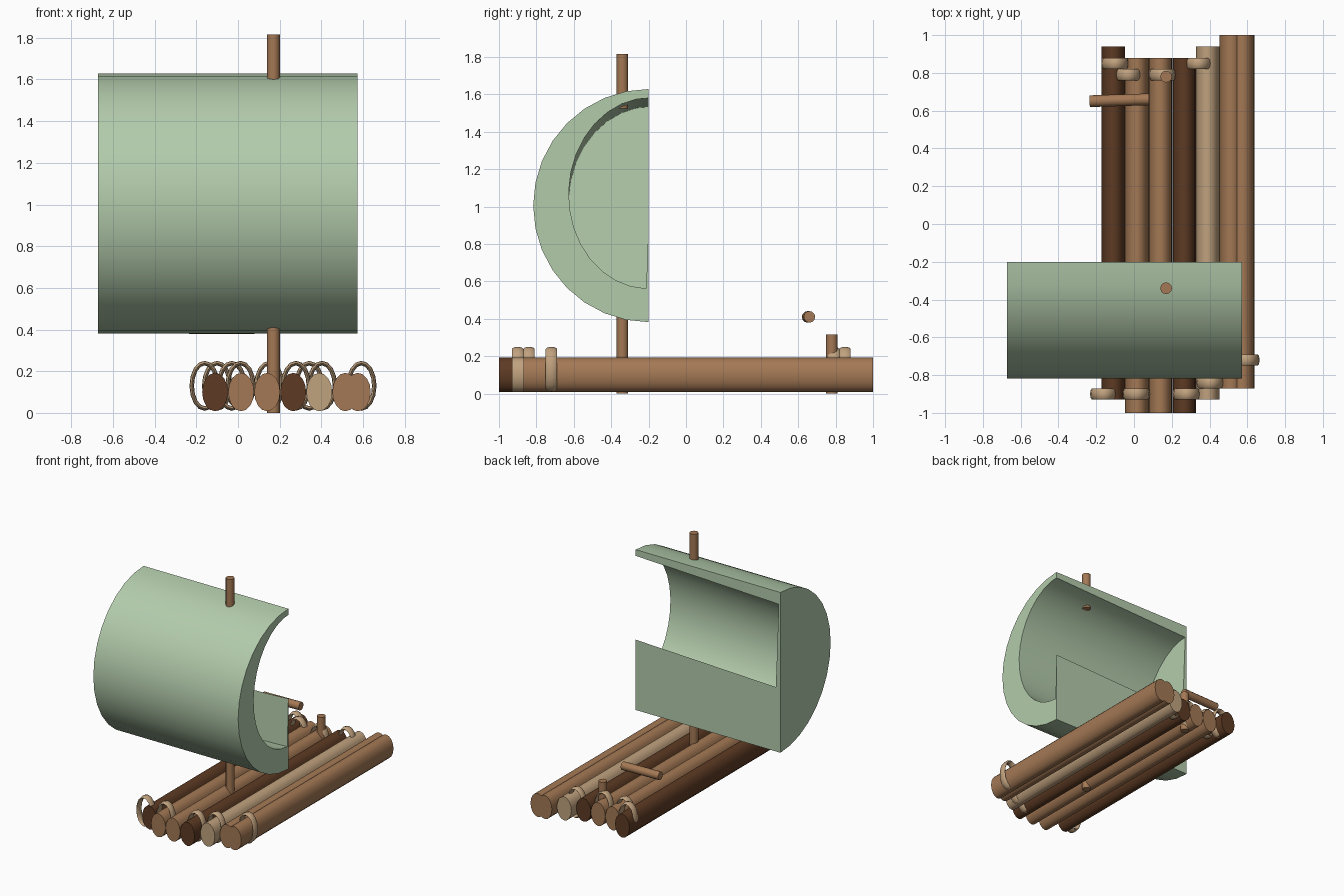
import bpy, bmesh
from math import pi, sin, cos, radians
from mathutils import Matrix, Vector

if "Cube" in bpy.data.objects:
    bpy.data.objects.remove(bpy.data.objects["Cube"], do_unlink=True)


def material(name, rgb):
    m = bpy.data.materials.new(name)
    m.use_nodes = True
    color = (*rgb, 1)
    m.diffuse_color = color
    bsdf = next(n for n in m.node_tree.nodes if n.type == 'BSDF_PRINCIPLED')
    bsdf.inputs["Base Color"].default_value = color
    bsdf.inputs["Roughness"].default_value = 0.8
    return m


GREEN = material("sage green", (0.45, 0.60, 0.41))
BROWN = material("wood brown", (0.37, 0.19, 0.09))
DARK = material("dark wood", (0.11, 0.043, 0.017))
TAN = material("pale tan", (0.53, 0.36, 0.21))


def finish(name, bm, mat):
    bmesh.ops.recalc_face_normals(bm, faces=bm.faces)
    mesh = bpy.data.meshes.new(name)
    bm.to_mesh(mesh)
    bm.free()
    mesh.materials.append(mat)
    ob = bpy.data.objects.new(name, mesh)
    bpy.context.collection.objects.link(ob)
    return ob


def smooth(ob, angle=40):
    bpy.ops.object.select_all(action='DESELECT')
    ob.select_set(True)
    bpy.context.view_layer.objects.active = ob
    bpy.ops.object.shade_smooth_by_angle(angle=radians(angle))


def rod(name, start, end, rx, ry, mat, sides=16):
    """Cylinder with elliptical section between two points."""
    a, b = Vector(start), Vector(end)
    d = b - a
    turn = d.to_track_quat('Z', 'Y').to_matrix().to_4x4()
    matrix = Matrix.Translation((a + b) / 2) @ turn @ Matrix.Diagonal((rx, ry, 1, 1))
    bm = bmesh.new()
    bmesh.ops.create_cone(bm, cap_ends=True, segments=sides, radius1=1,
                          radius2=1, depth=d.length, matrix=matrix)
    ob = finish(name, bm, mat)
    smooth(ob)
    return ob


def half_drum(name, length, ry, rz, steps=16):
    """Half cylinder along x, flat side at y = 0, bulging towards -y."""
    bm = bmesh.new()
    angles = [pi * i / steps - pi / 2 for i in range(steps + 1)]
    ring = [bm.verts.new((0, -ry * cos(t), rz * sin(t))) for t in angles]
    face = bm.faces.new(ring)
    new = bmesh.ops.extrude_face_region(bm, geom=[face])
    bmesh.ops.translate(bm, vec=(length, 0, 0),
                        verts=[v for v in new["geom"] if isinstance(v, bmesh.types.BMVert)])
    return finish(name, bm, GREEN)


def rope_ring(name, x, y, rx=0.073, rz=0.12, around=16, tube=8):
    """Upright elliptical band, wide along y and thin across."""
    bm = bmesh.new()
    loops = []
    for i in range(around):
        a = 2 * pi * i / around
        loop = []
        for j in range(tube):
            b = 2 * pi * j / tube
            thin = 0.011 * (cos(b) - 1)
            loop.append(bm.verts.new((x + (rx + thin) * cos(a), y + 0.03 * sin(b),
                                      0.13 + (rz + thin) * sin(a))))
        loops.append(loop)
    for i in range(around):
        p, q = loops[i], loops[(i + 1) % around]
        for j in range(tube):
            k = (j + 1) % tube
            bm.faces.new((p[j], p[k], q[k], q[j]))
    smooth(finish(name, bm, TAN))


# Raft logs: x, front end, back end, material
logs = [(-0.11, -0.93, 0.94, DARK), (0.015, -1, 0.88, BROWN), (0.14, -1, 0.88, BROWN),
        (0.265, -1, 0.88, DARK), (0.39, -0.93, 0.94, TAN),
        (0.515, -0.87, 1, BROWN), (0.575, -0.87, 1, BROWN)]
for n, (x, front, back, mat) in enumerate(logs):
    rod(f"log_{n + 1}", (x, front, 0.1), (x, back, 0.1), 0.062, 0.092, mat)

# Rope bindings at both ends
for n, (x, y) in enumerate([(-0.16, -0.9), (0.012, -0.9), (0.278, -0.9), (0.403, -0.84),
                            (0.592, -0.72), (-0.1, 0.85), (-0.03, 0.79),
                            (0.15, 0.79), (0.342, 0.85)]):
    rope_ring(f"rope_ring_{n + 1}", x, y)

# Mast pieces, stern peg and tiller
rod("mast_lower", (0.17, -0.34, 0.0), (0.17, -0.34, 0.5), 0.031, 0.031, BROWN, 12)
rod("mast_upper", (0.17, -0.34, 1.525), (0.17, -0.34, 1.815), 0.031, 0.031, BROWN, 12)
rod("stern_peg", (0.17, 0.78, 0.0), (0.17, 0.78, 0.315), 0.031, 0.031, BROWN, 12)
rod("tiller", (-0.235, 0.65, 0.41), (0.08, 0.66, 0.41), 0.031, 0.031, BROWN, 12)

# Billowed sail: half drum hollowed by a slightly tilted smaller one
sail = half_drum("sail", 1.245, 0.617, 0.623)
sail.location = (-0.672, -0.2, 1.005)
hollow = half_drum("sail_hollow_cutter", 1.5, 0.432, 0.51)
hollow.matrix_world = (Matrix.Translation((-0.638, -0.195, 1.025))
                       @ Matrix.Rotation(radians(-2.2), 4, 'Y')
                       @ Matrix.Rotation(radians(-2.0), 4, 'X'))
hollow.hide_render = True
bpy.context.view_layer.update()
cut = sail.modifiers.new("hollow", 'BOOLEAN')
cut.operation = 'DIFFERENCE'
cut.solver = 'EXACT'
cut.object = hollow
bpy.context.view_layer.objects.active = sail
bpy.ops.object.modifier_apply(modifier=cut.name)
bpy.data.objects.remove(hollow, do_unlink=True)
smooth(sail, 30)
